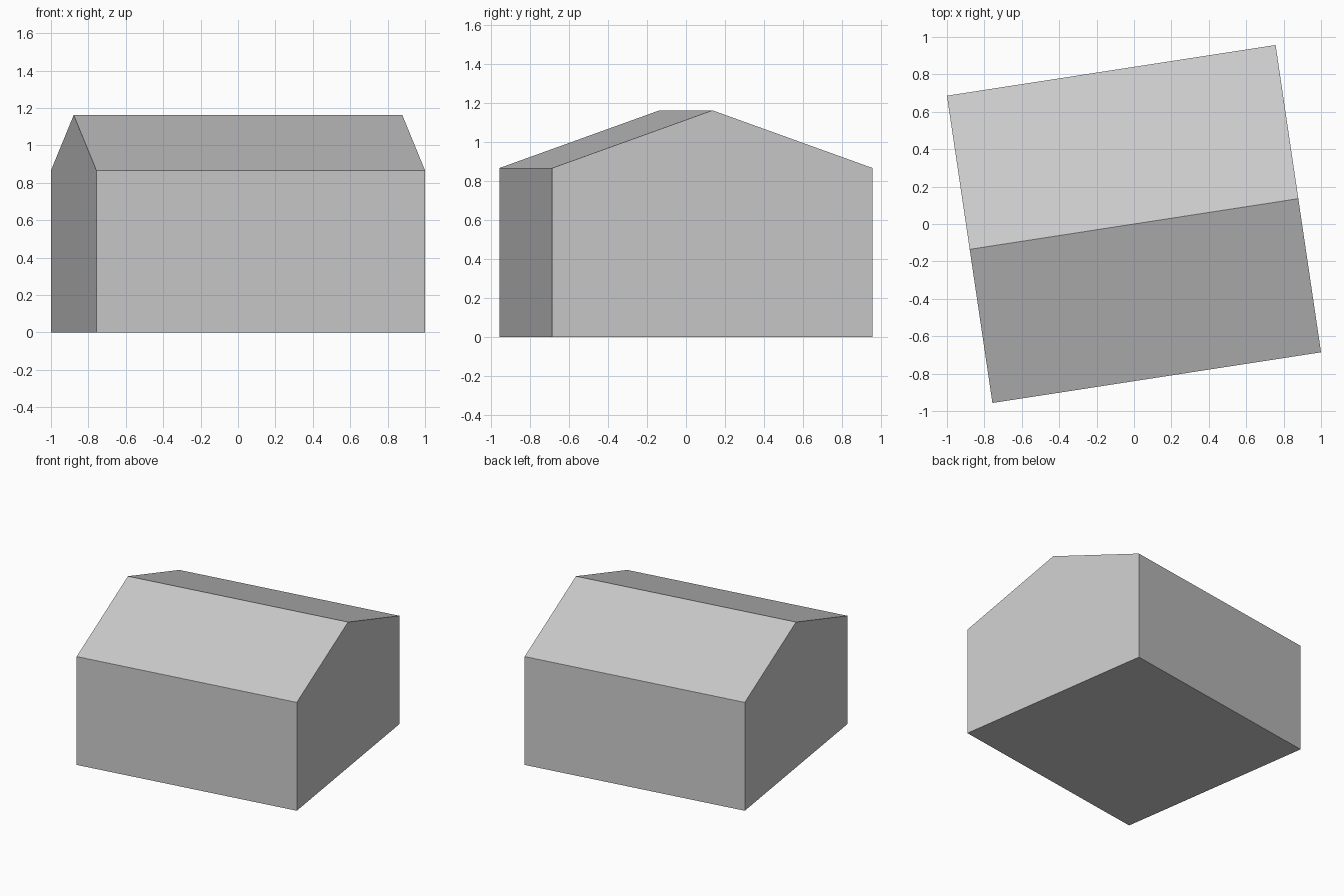
import bpy
import bmesh
from mathutils import Vector

cube = bpy.data.objects.get("Cube")
if cube:
    bpy.data.objects.remove(cube, do_unlink=True)

# Plain grey for the whole building
GREY = (0.6, 0.6, 0.6, 1.0)
mat = bpy.data.materials.new("plain_grey")
mat.use_nodes = True
mat.diffuse_color = GREY
mat.node_tree.nodes["Principled BSDF"].inputs["Base Color"].default_value = GREY

# Footprint edges: ridge direction and gable direction, turned slightly
along = Vector((1.757, 0.271, 0))
across = Vector((-0.243, 1.643, 0))
EAVE, RIDGE = 0.866, 1.162

# Gable outline as (fraction across, height)
gable = [(-0.5, 0), (0.5, 0), (0.5, EAVE), (0, RIDGE), (-0.5, EAVE)]

# Extrude the gable outline along the ridge
bm = bmesh.new()
verts = [bm.verts.new(across * t + Vector((0, 0, z)) - along / 2) for t, z in gable]
end = bm.faces.new(verts)
out = bmesh.ops.extrude_face_region(bm, geom=[end], use_keep_orig=True)
moved = [g for g in out["geom"] if isinstance(g, bmesh.types.BMVert)]
bmesh.ops.translate(bm, verts=moved, vec=along)
bmesh.ops.recalc_face_normals(bm, faces=bm.faces)

mesh = bpy.data.meshes.new("house_body")
bm.to_mesh(mesh)
bm.free()
mesh.materials.append(mat)
house = bpy.data.objects.new("house_body", mesh)
bpy.context.scene.collection.objects.link(house)
